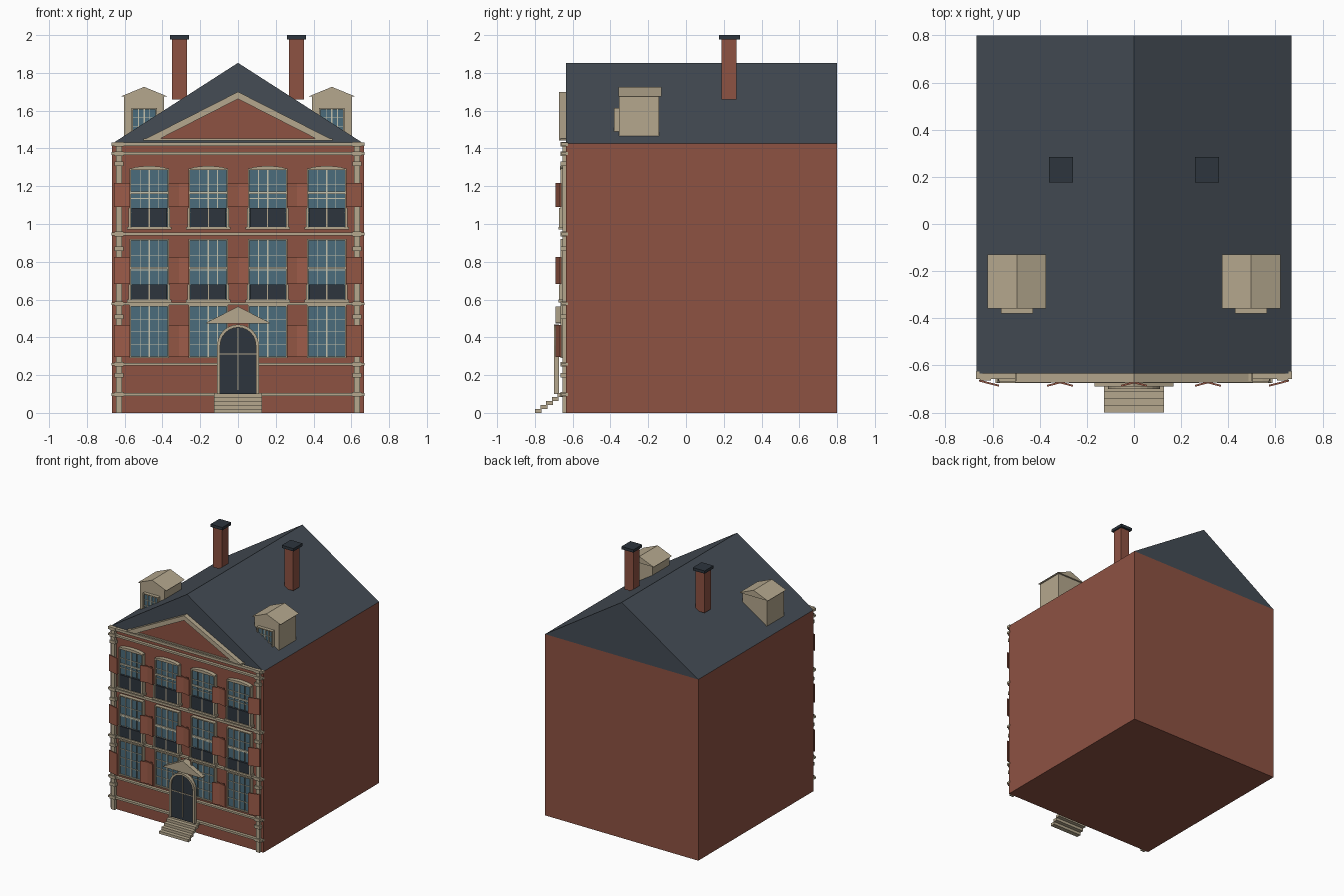
import bpy, bmesh, math

if "Cube" in bpy.data.objects:
    bpy.data.objects.remove(bpy.data.objects["Cube"])

def material(name, rgb):
    m = bpy.data.materials.new(name)
    m.diffuse_color = (*rgb, 1)
    m.use_nodes = True
    m.node_tree.nodes["Principled BSDF"].inputs["Base Color"].default_value = m.diffuse_color
    return m

BRICK = material("brick", (0.27, 0.085, 0.055))
SHUTTER = material("shutter_red", (0.33, 0.105, 0.065))
SLATE = material("slate", (0.058, 0.072, 0.09))
STONE = material("stone", (0.46, 0.39, 0.27))
GLASS = material("glass", (0.07, 0.15, 0.2))
DARK = material("dark_iron", (0.026, 0.035, 0.047))
FRAME = material("frame_paint", (0.56, 0.54, 0.42))

def build(name, solids, mat):
    """Each solid is (outline, low, high, axis); the outline is swept along the axis."""
    bm = bmesh.new()
    for pts, lo, hi, axis in solids:
        place = (lambda a, b, t: (a, t, b)) if axis == 'y' else (lambda a, b, t: (a, b, t))
        low = [bm.verts.new(place(a, b, lo)) for a, b in pts]
        high = [bm.verts.new(place(a, b, hi)) for a, b in pts]
        bm.faces.new(low)
        bm.faces.new(high[::-1])
        n = len(pts)
        for i in range(n):
            j = (i + 1) % n
            bm.faces.new((low[i], high[i], high[j], low[j]))
    bmesh.ops.recalc_face_normals(bm, faces=bm.faces)
    me = bpy.data.meshes.new(name)
    bm.to_mesh(me)
    bm.free()
    me.materials.append(mat)
    ob = bpy.data.objects.new(name, me)
    bpy.context.collection.objects.link(ob)
    return ob

def box(x0, x1, y0, y1, z0, z1):
    return ([(x0, z0), (x1, z0), (x1, z1), (x0, z1)], y0, y1, 'y')

def prism(pts, y0, y1):
    return (pts, y0, y1, 'y')

WALL = -0.635

# Main block and gabled roof
build("brick_walls", [box(-0.667, 0.667, WALL, 0.8, 0, 1.425)], BRICK)
build("roof", [prism([(-0.667, 1.425), (0.667, 1.425), (0, 1.853)], WALL, 0.8)], SLATE)

# Pediment
build("pediment_panel", [prism([(-0.46, 1.45), (0.46, 1.45), (0, 1.68)], -0.655, WALL)], BRICK)
build("pediment_trim", [
    prism([(-0.505, 1.443), (0, 1.7), (0.505, 1.443), (0.43, 1.443), (0, 1.662), (-0.43, 1.443)],
          -0.672, WALL),
    box(-0.5, 0.5, -0.665, WALL, 1.443, 1.453)], STONE)

# Cornice and string courses
courses = [(0.09, 0.106), (0.25, 0.264), (0.57, 0.585), (0.938, 0.956), (1.365, 1.38), (1.412, 1.432)]
for i, (z0, z1) in enumerate(courses):
    build(f"string_course_{i}", [box(-0.669, 0.669, -0.658, WALL + 0.01, z0, z1)], STONE)

# Corner pilasters with collars
for side in (-1, 1):
    c = side * 0.63
    parts = [box(c - 0.016, c + 0.016, -0.655, WALL, 0, 1.43)]
    for z in [(a + b) / 2 for a, b in courses] + [0.2, 0.51, 0.87, 1.32]:
        parts.append(box(c - 0.024, c + 0.024, -0.664, WALL, z - 0.012, z + 0.012))
    build("corner_pilaster", parts, STONE)

def window(cx, z0, z1, half, yb, cols, rows, rail=None):
    """Glass, surround and glazing bars; yb is the wall face behind the window."""
    build("window_glass", [box(cx - half, cx + half, yb - 0.017, yb, z0, z1)], GLASS)
    t = 0.008
    y = yb - 0.03
    build("window_surround", [
        box(cx - half - t, cx - half, y, yb, z0, z1),
        box(cx + half, cx + half + t, y, yb, z0, z1),
        box(cx - half - t, cx + half + t, y, yb, z1, z1 + t),
        box(cx - half - t, cx + half + t, y, yb, z0 - t, z0)], STONE)
    bars = []
    for k in range(1, cols):
        x = cx - half + 2 * half * k / cols
        w = 0.004 if 2 * k == cols else 0.002
        bars.append(box(x - w, x + w, yb - 0.024, yb - 0.015, z0, z1))
    for k in range(1, rows):
        z = z0 + (z1 - z0) * k / rows
        bars.append(box(cx - half, cx + half, yb - 0.022, yb - 0.015, z - 0.002, z + 0.002))
    if rail:
        bars.append(box(cx - half, cx + half, yb - 0.026, yb - 0.015, rail - 0.006, rail + 0.006))
    build("glazing_bars", bars, FRAME)

# Rows: bottom, top, balcony top, rail height, shutter bottom, shutter top
rows = [(0.298, 0.562, None, None, 0.296, 0.466),
        (0.6, 0.912, 0.68, 0.767, 0.682, 0.825),
        (0.985, 1.285, 1.085, 1.165, 1.09, 1.217)]
for r, (z0, z1, panel, rail, s0, s1) in enumerate(rows):
    for cx in (-0.47, -0.157, 0.157, 0.47):
        window(cx, z0, z1, 0.096, WALL, 4, 4, rail)
        if panel:
            build("balcony_panel", [box(cx - 0.094, cx + 0.094, -0.668, WALL, z0, panel)], DARK)
            build("balcony_centre_bar", [box(cx - 0.003, cx + 0.003, -0.671, -0.66, z0, panel)], STONE)
            build("window_sill", [box(cx - 0.118, cx + 0.118, -0.675, WALL, z0 - 0.015, z0)], STONE)
            for s in (-1, 1):
                a, b = sorted((cx + s * 0.098, cx + s * 0.11))
                build("balcony_side_post", [box(a, b, -0.672, WALL, z0, panel)], STONE)
        if r == 2:
            # shallow segmental head
            arc = [(cx + 0.106 * math.cos(a), 1.285 + 0.022 * math.sin(a))
                   for a in [math.pi * k / 8 for k in range(9)]]
            build("window_head", [prism(arc, -0.668, WALL)], STONE)
        for s in (-1, 1):
            if r == 0 and s * cx < 0 and abs(cx) < 0.2:
                continue  # the door takes this place
            xi, xo = cx + s * 0.102, cx + s * 0.187
            plan = [(xi, -0.69), (xo, -0.668), (xo, -0.66), (xi, -0.682)]
            build("shutter", [(plan, s0, s1, 'z')], SHUTTER)

# Arched door with surround and canopy
def arch(half, spring, base):
    curve = [(half * math.cos(math.pi * k / 12), spring + half * math.sin(math.pi * k / 12))
             for k in range(13)]
    return [(half, base)] + curve + [(-half, base)]

build("door", [prism(arch(0.097, 0.358, 0.1), -0.69, -0.672)], DARK)
build("door_surround", [prism(arch(0.11, 0.358, 0.1) + arch(0.094, 0.358, 0.1)[::-1], -0.7, -0.672)], STONE)
build("door_bars", [box(-0.003, 0.003, -0.694, -0.688, 0.12, 0.45),
                    box(-0.094, 0.094, -0.694, -0.688, 0.308, 0.314)], STONE)
build("door_canopy", [prism([(-0.168, 0.472), (0.168, 0.472), (0.168, 0.478), (0, 0.563), (-0.168, 0.478)],
                            -0.69, WALL)], STONE)

# Open front steps
for i in range(5):
    y = -0.8 + 0.03 * i
    back = WALL if i == 4 else y + 0.036
    build("step", [box(-0.127, 0.127, y, back, 0.021 * i, 0.021 * i + 0.021)], STONE)

for side in (-1, 1):
    # Chimneys
    c = side * 0.31
    build("chimney", [box(c - 0.039, c + 0.039, 0.188, 0.268, 1.66, 1.98)], BRICK)
    build("chimney_cap", [box(c - 0.051, c + 0.051, 0.175, 0.285, 1.978, 2.0)], DARK)
    # Dormers
    d = side * 0.497
    build("dormer_walls", [box(d - 0.106, d + 0.106, -0.354, -0.143, 1.464, 1.68)], STONE)
    build("dormer_roof", [prism([(d - 0.124, 1.675), (d + 0.124, 1.675), (d, 1.726)], -0.358, -0.13)], STONE)
    window(d, 1.472, 1.607, 0.06, -0.35, 4, 3)
